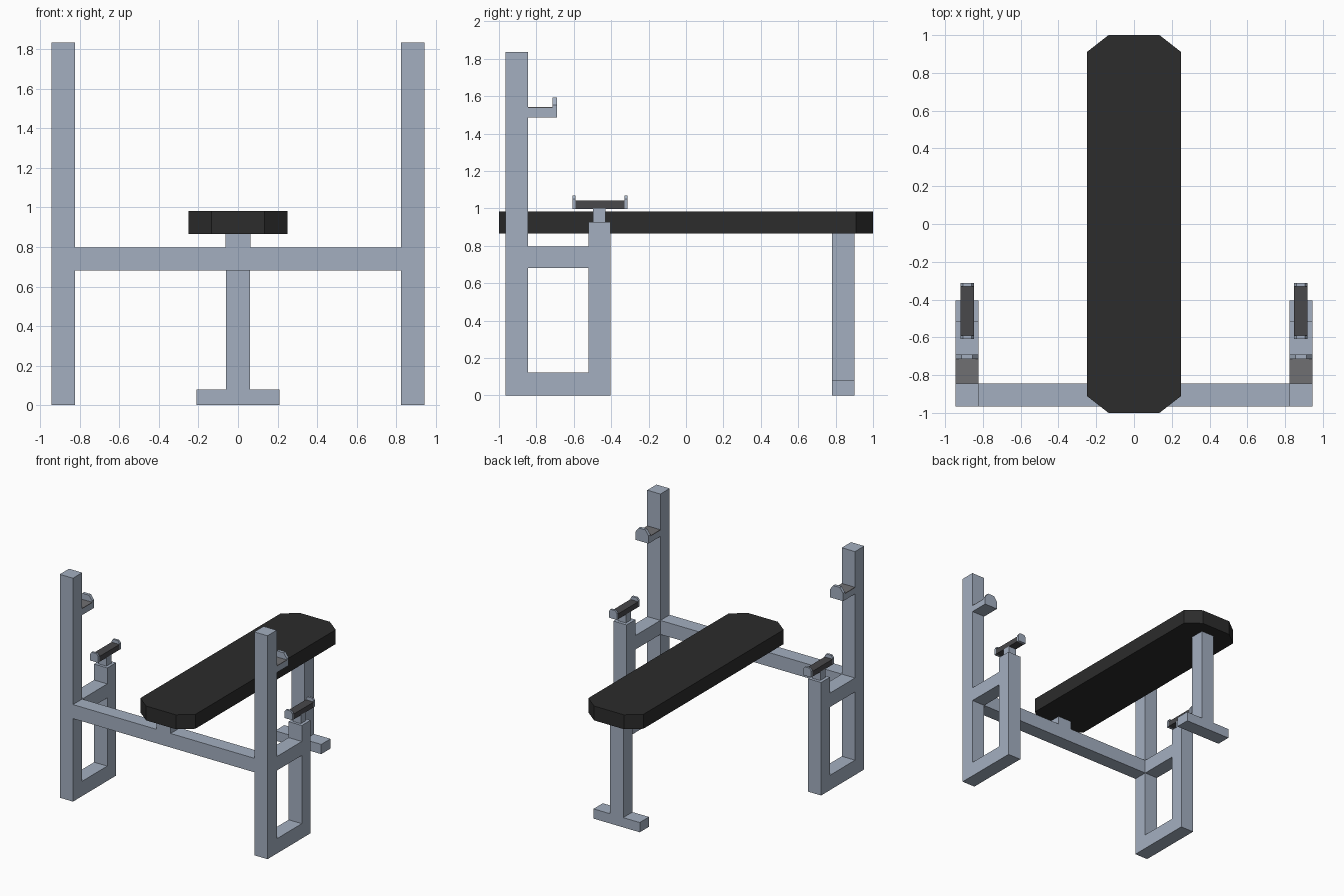
import bpy, bmesh

if "Cube" in bpy.data.objects:
    bpy.data.objects.remove(bpy.data.objects["Cube"])


def material(name, rgb):
    m = bpy.data.materials.new(name)
    m.diffuse_color = (*rgb, 1)
    m.use_nodes = True
    m.node_tree.nodes["Principled BSDF"].inputs["Base Color"].default_value = m.diffuse_color
    return m


STEEL = material("blue_grey_steel", (0.37, 0.43, 0.53))
VINYL = material("black_vinyl", (0.025, 0.025, 0.025))
RUBBER = material("dark_rubber", (0.065, 0.065, 0.07))
LINER = material("grey_liner", (0.16, 0.16, 0.17))


def prism(name, pts, axis, lo, hi, mat):
    """Extrude a 2D outline along an axis (x: yz points, y: xz, z: xy)."""
    bm = bmesh.new()
    place = {"x": lambda a, b: (lo, a, b), "y": lambda a, b: (a, lo, b),
             "z": lambda a, b: (a, b, lo)}[axis]
    face = bm.faces.new([bm.verts.new(place(a, b)) for a, b in pts])
    new = bmesh.ops.extrude_face_region(bm, geom=[face])["geom"]
    step = [(hi - lo) if axis == k else 0 for k in "xyz"]
    bmesh.ops.translate(bm, vec=step,
                        verts=[v for v in new if isinstance(v, bmesh.types.BMVert)])
    bmesh.ops.recalc_face_normals(bm, faces=bm.faces)
    me = bpy.data.meshes.new(name)
    bm.to_mesh(me)
    bm.free()
    me.materials.append(mat)
    ob = bpy.data.objects.new(name, me)
    bpy.context.collection.objects.link(ob)
    return ob


def box(name, x0, x1, y0, y1, z0, z1, mat=STEEL):
    return prism(name, [(x0, y0), (x1, y0), (x1, y1), (x0, y1)], "z", z0, z1, mat)


def plate(name, x0, x1, y0, y1, z0, z1, cx, cz):
    """Upright end plate with clipped upper corners."""
    pts = [(x0, z0), (x1, z0), (x1, z1 - cz), (x1 - cx, z1), (x0 + cx, z1), (x0, z1 - cz)]
    return prism(name, pts, "y", y0, y1, STEEL)


# Padded bench with clipped corners
prism("bench_pad", [(-.135, -1), (.135, -1), (.25, -.91), (.25, .91),
                    (.135, 1), (-.135, 1), (-.25, .91), (-.25, -.91)],
      "z", .865, .983, VINYL)

# Cross beam, bench mount and foot-end leg
box("cross_beam", -.825, .825, -.965, -.845, .682, .797)
box("bench_mount", -.063, .063, -.965, -.845, .797, .865)
box("bench_leg", -.06, .06, .78, .90, .08, .865)
box("bench_foot", -.21, .21, .78, .90, 0, .08)

# Rack side: built on the right, mirrored to the left
X0, X1 = .824, .944
C0, C1 = .847, .919
side = [
    box("rack_upright", X0, X1, -.965, -.845, 0, 1.835),
    box("lower_rail", X0, X1, -.845, -.52, 0, .122),
    box("middle_rail", X0, X1, -.845, -.52, .682, .797),
    box("short_post", X0, X1, -.52, -.405, 0, .928),
    # Bar hook
    box("hook_arm", X0, X1, -.845, -.69, 1.487, 1.536),
    box("hook_liner", X0, X1, -.845, -.715, 1.536, 1.542, LINER),
    plate("hook_lip", X0, X1, -.715, -.69, 1.536, 1.592, .03, .04),
    # Safety catch
    box("catch_stem", C0, C1, -.498, -.43, .928, 1.0),
    box("catch_pad", C0, C1, -.59, -.33, .998, 1.042, RUBBER),
    plate("catch_back_stop", C0, C1, -.608, -.59, .998, 1.07, .014, .02),
    plate("catch_front_stop", C0, C1, -.33, -.312, .998, 1.07, .014, .02),
]
for ob in side:
    mod = ob.modifiers.new("mirror", "MIRROR")
    mod.use_axis = (True, False, False)
